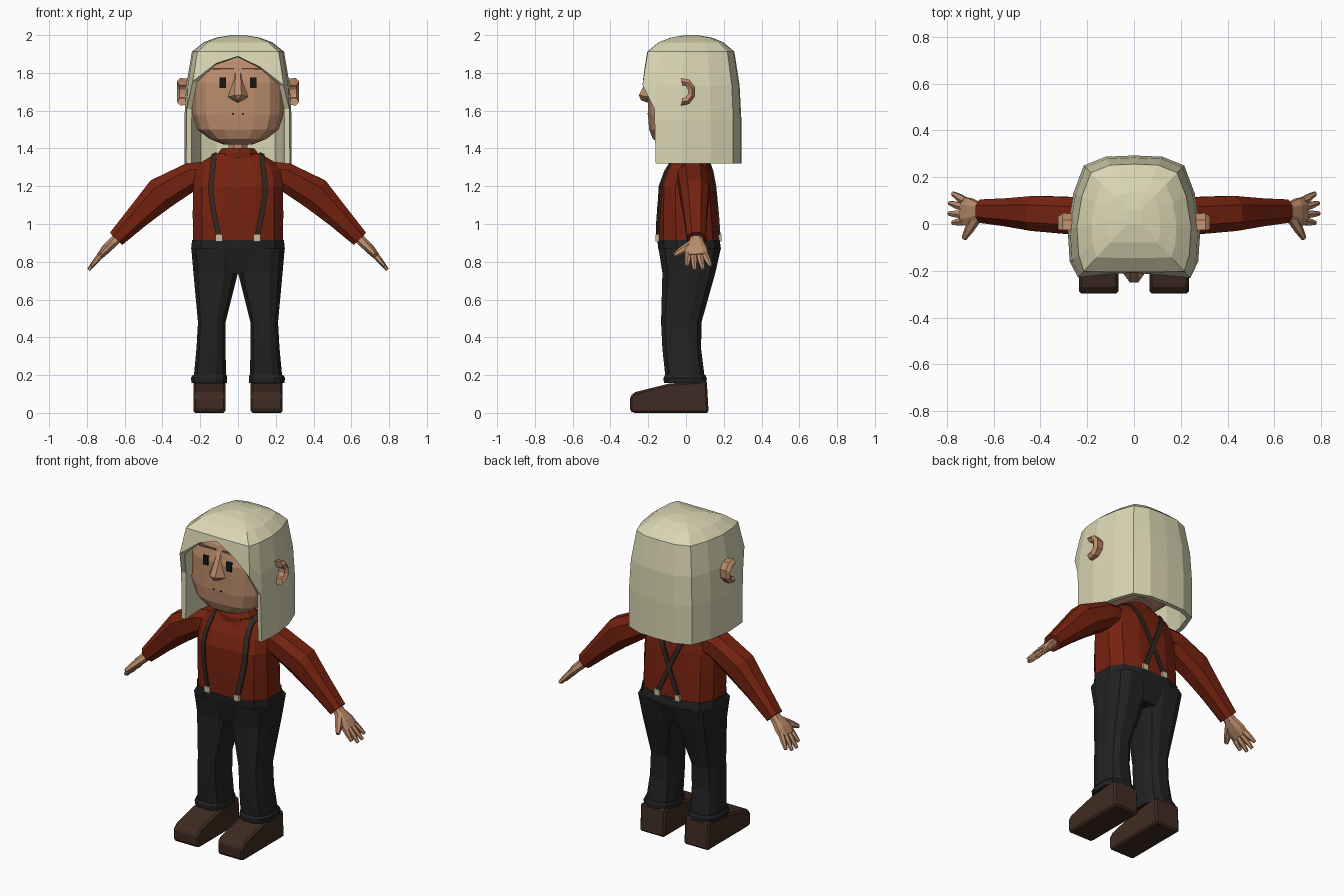
import bpy, bmesh, math
from mathutils import Vector
from mathutils.bvhtree import BVHTree

if "Cube" in bpy.data.objects:
    bpy.data.objects.remove(bpy.data.objects["Cube"])


def material(name, rgb):
    m = bpy.data.materials.new(name)
    m.diffuse_color = (*rgb, 1)
    m.use_nodes = True
    m.node_tree.nodes["Principled BSDF"].inputs["Base Color"].default_value = m.diffuse_color
    return m


HAIR = material("pale_blond", (0.70, 0.67, 0.45))
SKIN = material("tan_skin", (0.50, 0.265, 0.15))
BROW = material("dark_skin", (0.24, 0.115, 0.065))
SHIRT = material("rust_red", (0.18, 0.016, 0.005))
PANTS = material("charcoal", (0.016, 0.016, 0.016))
SHOE = material("brown_leather", (0.05, 0.024, 0.016))
STRAP = material("dark_brown", (0.036, 0.021, 0.015))
EYE = material("near_black", (0.008, 0.008, 0.008))
CLIP = material("beige_clip", (0.60, 0.50, 0.34))


def make(name, verts, faces, mat, mirror=False):
    bm = bmesh.new()
    vs = [bm.verts.new(v) for v in verts]
    for f in faces:
        bm.faces.new([vs[i] for i in f])
    bmesh.ops.recalc_face_normals(bm, faces=bm.faces)
    me = bpy.data.meshes.new(name)
    bm.to_mesh(me)
    bm.free()
    me.materials.append(mat)
    ob = bpy.data.objects.new(name, me)
    bpy.context.collection.objects.link(ob)
    if mirror:
        ob.modifiers.new("mirror", 'MIRROR').use_mirror_merge = False
    return ob


def loft(name, rings, mat, mirror=False):
    n = len(rings[0])
    verts = [p for r in rings for p in r]
    faces = [(k * n + i, k * n + (i + 1) % n, (k + 1) * n + (i + 1) % n, (k + 1) * n + i)
             for k in range(len(rings) - 1) for i in range(n)]
    faces += [tuple(range(n)), tuple(range(len(verts) - n, len(verts)))]
    return make(name, verts, faces, mat, mirror)


def outline(n, power):
    """Unit rounded rectangle with flat front, back and sides."""
    pts = []
    for i in range(n):
        a = 2 * math.pi * (i + 0.5) / n
        c, s = math.cos(a), math.sin(a)
        pts.append((math.copysign(abs(c) ** (2 / power), c), math.copysign(abs(s) ** (2 / power), s)))
    m = max(p[0] for p in pts)
    return [(x / m, y / m) for x, y in pts]


def body(name, sections, mat, n=12, power=2.8, mirror=False):
    """Sections are (z, x min, x max, y front, y back)."""
    return loft(name, [[((a + b) / 2 + x * (b - a) / 2, (f + k) / 2 + y * (k - f) / 2, z)
                        for x, y in outline(n, power)] for z, a, b, f, k in sections], mat, mirror)


def tube(name, path, mat, n=8, power=2.5):
    """Path points are (x, y, z, half width, half thickness); mirrored."""
    cs = [Vector(p[:3]) for p in path]
    rings = []
    for i, p in enumerate(path):
        t = (cs[min(i + 1, len(cs) - 1)] - cs[max(i - 1, 0)]).normalized()
        u = Vector((0, 1, 0))
        u = (u - t * u.dot(t)).normalized()
        v = t.cross(u)
        rings.append([cs[i] + u * p[3] * a + v * p[4] * b for a, b in outline(n, power)])
    return loft(name, rings, mat, True)


def box(name, x, y, z, mat, mirror=False):
    return loft(name, [[(x[0], y[0], h), (x[1], y[0], h), (x[1], y[1], h), (x[0], y[1], h)]
                       for h in z], mat, mirror)


def surface(ob):
    bm = bmesh.new()
    bm.from_mesh(ob.data)
    tree = BVHTree.FromBMesh(bm)
    bm.free()
    return tree


# Shirt and collar
torso = body("shirt", [(z, -w, w, f, k) for z, w, f, k in (
    (0.905, .237, -.15, .175), (1.05, .24, -.152, .165), (1.2, .237, -.145, .15),
    (1.28, .225, -.115, .135), (1.33, .19, -.085, .12), (1.372, .12, -.07, .10))], SHIRT)
body("collar", [(1.35, -.105, .105, -.085, .10), (1.375, -.105, .105, -.085, .10),
                (1.402, -.085, .085, -.07, .085)], SHIRT, 10, 2.2)
tube("sleeve", [(.16, .035, 1.262, .07, .07), (.25, .035, 1.25, .08, .075), (.41, .045, 1.16, .075, .088),
                (.53, .05, 1.04, .06, .064), (.645, .055, .922, .05, .046)], SHIRT, 8)

# Trousers with turned-up cuffs
body("hips", [(.915, -.243, .243, -.152, .178), (.87, -.248, .248, -.147, .185),
              (.735, -.19, .19, -.11, .14)], PANTS)
body("trouser_leg", [(.87, .001, .247, -.145, .184), (.74, .001, .236, -.125, .155), (.48, .066, .212, -.132, .082),
                     (.34, .066, .22, -.125, .08), (.18, .063, .235, -.108, .10)], PANTS, mirror=True)
body("trouser_cuff", [(.158, .058, .246, -.117, .108), (.185, .058, .249, -.119, .11),
                      (.2, .06, .24, -.112, .103)], PANTS, mirror=True)

# Shoes: side profile extruded across the foot
profile = [(.12, 0), (.11, .17), (-.09, .155), (-.27, .11), (-.297, .085), (-.297, .012), (-.28, 0)]
shoe = loft("shoe", [[(x, y, z) for y, z in profile] for x in (.066, .236)], SHOE, True)
bev = shoe.modifiers.new("soft_edges", 'BEVEL')
bev.width, bev.segments = .014, 1

# Hands: palm, four fingers and a thumb
tube("palm", [(.63, .055, .935, .03, .025), (.66, .055, .905, .036, .026), (.70, .052, .866, .058, .025),
              (.732, .055, .83, .06, .018)], SKIN)
for i, (root, tip, reach) in enumerate(((.012, .005, .05), (.04, .045, .066), (.07, .09, .064), (.098, .13, .05))):
    x, z = .725 + reach, .838 - reach * 1.22
    tube("finger_%d" % (i + 1), [(.722, root, .842, .016, .015), ((.722 + x) / 2, (root + tip) / 2, (.842 + z) / 2, .015, .013),
                                 (x, tip, z, .009, .008)], SKIN, 6, 2)
tube("thumb", [(.675, .03, .89, .024, .02), (.705, -.022, .86, .019, .016), (.727, -.062, .835, .010, .01)], SKIN, 6, 2)

# Head and neck
body("neck", [(1.36, -.05, .05, -.045, .06), (1.46, -.05, .05, -.045, .06)], SKIN, 8, 2)
head = body("head", [(z, -w, w, f, k) for z, w, f, k in (
    (1.42, .075, -.13, .12), (1.45, .15, -.175, .17), (1.5, .215, -.195, .2), (1.58, .242, -.202, .21),
    (1.75, .243, -.2, .21), (1.85, .215, -.175, .19), (1.91, .15, -.12, .15))], SKIN, 16, 3.2)
face = surface(head)


def plate(name, x, z, w, h, mat, depth=.006):
    y = face.ray_cast(Vector((x, -1, z)), Vector((0, 1, 0)))[0].y
    box(name, (x - w / 2, x + w / 2), (y - depth, y + .012), (z - h / 2, z + h / 2), mat, True)


plate("eye", .08, 1.748, .034, .056, EYE)
plate("eyebrow", .078, 1.822, .112, .009, BROW, .008)
plate("mouth_corner", .026, 1.583, .011, .007, EYE, .003)

# Nose: faceted wedge
make("nose", [(-.012, -.18, 1.82), (.012, -.18, 1.82), (.058, -.195, 1.672), (0, -.195, 1.64),
              (-.058, -.195, 1.672), (.018, -.25, 1.682), (-.018, -.25, 1.682), (0, -.238, 1.655)],
     [(0, 1, 5, 6), (1, 2, 5), (4, 0, 6), (2, 3, 7), (3, 4, 7), (2, 7, 5), (4, 6, 7), (5, 7, 6),
      (0, 4, 3, 2, 1)], SKIN)

# Ears: open half rings, thinner toward the outside
arc = [math.radians(a) for a in range(-100, 101, 40)]
ear_rings = []
for a in arc:
    c, s = math.cos(a), math.sin(a)
    ear_rings.append([(x, -.015 + ry * c, 1.70 + rz * s) for x, ry, rz in (
        (.25, .062, .068), (.305, .066, .074), (.324, .05, .055), (.31, .028, .034), (.25, .028, .034))])
loft("ear", ear_rings, SKIN, True)

# Hair: columns hang from the crown, each ending at its own height
half = [(.12, .288, 1.32), (.215, .25, 1.32), (.26, .13, 1.32), (.284, -.02, 1.32), (.275, -.16, 1.32),
        (.272, -.168, 1.61), (.25, -.24, 1.735), (.13, -.243, 1.83)]
columns = [(0, .293, 1.32)] + half + [(0, -.243, 1.888)]
columns += [(-x, y, z + (.02 if y < -.2 else 0)) for x, y, z in reversed(half)]
crown = [(2.0, .12), (1.987, .4), (1.962, .64), (1.912, .86)]
drops = (.3, .6, 1.0)


def spread(z):
    return .86 + .10 * (1.912 - z) / .16 if z > 1.752 else min(1.0, .96 + .04 * (1.752 - z) / .15)


n = len(columns)
verts = []
for z, s in crown:
    verts += [(x * s, .03 + (y - .03) * s, z) for x, y, _ in columns]
for d in drops:
    for x, y, end in columns:
        z = 1.912 + (end - 1.912) * d
        s = spread(z)
        verts.append((x * s, .03 + (y - .03) * s, z))
rows = len(crown) + len(drops)
faces = [(k * n + i, k * n + (i + 1) % n, (k + 1) * n + (i + 1) % n, (k + 1) * n + i)
         for k in range(rows - 1) for i in range(n)] + [tuple(range(n))]
hair = make("hair", verts, faces, HAIR)
if hair.data.polygons[-1].normal.z < 0:
    hair.data.flip_normals()
shell = hair.modifiers.new("thickness", 'SOLIDIFY')
shell.thickness, shell.offset = .028, -1

# Braces: strips laid on the shirt, crossing at the back
cloth = surface(torso)
casts = {"front": ((0, -1), (0, 1, 0)), "back": ((0, 1), (0, -1, 0))}


def on_shirt(x, h, side, lift):
    if side == "top":
        origin, ray = Vector((x, h, 2)), Vector((0, 0, -1))
    else:
        origin = Vector((x, -1 if side == "front" else 1, h))
        ray = Vector((0, 1 if side == "front" else -1, 0))
    return cloth.ray_cast(origin, ray)[0] - ray * lift


front = [(.10, .93), (.116, 1.0), (.132, 1.08), (.143, 1.16), (.143, 1.2), (.14, 1.24), (.136, 1.28), (.132, 1.31), (.13, 1.33)]
path = [(x, z, "front") for x, z in front]
path += [(.127, y, "top") for y in (-.05, 0, .05, .09)]
path += [(.10 - .17 * (1.325 - z) / .395, z, "back")
         for z in (1.325, 1.28, 1.24, 1.2, 1.14, 1.08, 1.05, 1.0, .93)]
rings = []
for x, h, side in path:
    rings.append([on_shirt(x - .014, h, side, -.004), on_shirt(x + .014, h, side, -.004),
                  on_shirt(x + .014, h, side, .01), on_shirt(x - .014, h, side, .01)])
loft("braces", rings, STRAP, True)
for side, x in (("front", .10), ("back", -.07)):
    y = on_shirt(x, .925, side, 0).y
    box("brace_clip_" + side, (x - .018, x + .018), (y - .014, y + .014), (.908, .945), CLIP, True)
